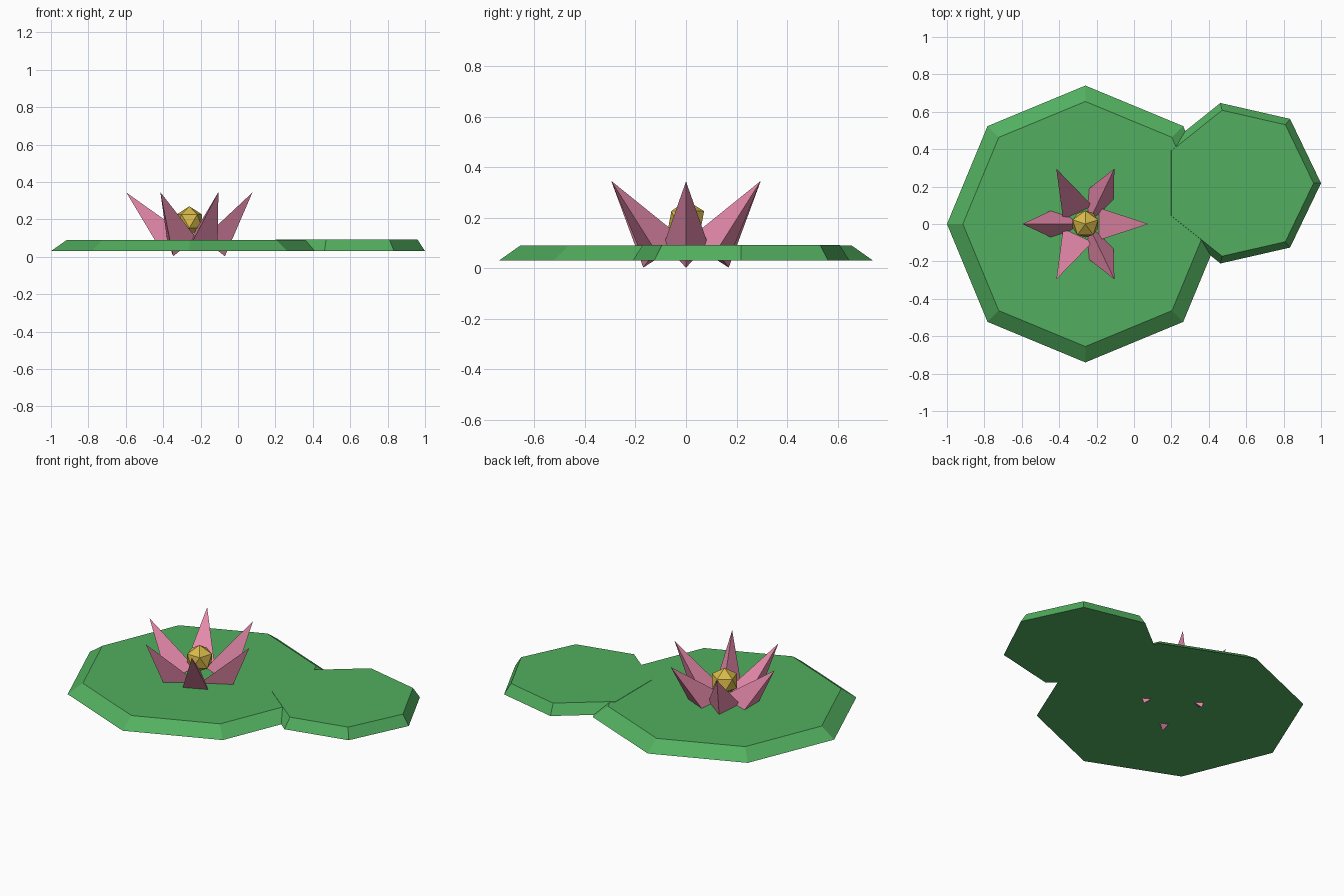
import bpy
import bmesh
from math import sin, cos, pi, radians
from mathutils import Euler, Vector

if "Cube" in bpy.data.objects:
    bpy.data.objects.remove(bpy.data.objects["Cube"], do_unlink=True)


def material(name, rgb):
    mat = bpy.data.materials.new(name)
    mat.use_nodes = True
    colour = (*rgb, 1)
    mat.diffuse_color = colour
    mat.node_tree.nodes["Principled BSDF"].inputs["Base Color"].default_value = colour
    return mat


def finish(bm, name, mat):
    bmesh.ops.recalc_face_normals(bm, faces=bm.faces[:])
    mesh = bpy.data.meshes.new(name)
    bm.to_mesh(mesh)
    bm.free()
    mesh.materials.append(mat)
    obj = bpy.data.objects.new(name, mesh)
    bpy.context.collection.objects.link(obj)
    return obj


def ring(bm, sides, radius, z):
    return [bm.verts.new((radius * cos(2 * pi * i / sides),
                          radius * sin(2 * pi * i / sides), z))
            for i in range(sides)]


def lily_pad(name, sides, r_low, r_high, centre, top, mat):
    """Flat polygon slab with sloping sides and a corner on +x."""
    bm = bmesh.new()
    low = ring(bm, sides, r_low, 0.03)
    high = ring(bm, sides, r_high, top)
    bm.faces.new(low)
    bm.faces.new(high)
    for i in range(sides):
        j = (i + 1) % sides
        bm.faces.new((low[i], low[j], high[j], high[i]))
    obj = finish(bm, name, mat)
    obj.location = (*centre, 0)


def petal(name, angle, mat):
    """Three-sided spike leaning outwards in the given direction."""
    bm = bmesh.new()
    base = ring(bm, 3, 0.1, 0)
    tip = bm.verts.new((0, 0, 0.358))
    bm.faces.new(base)
    for i in range(3):
        bm.faces.new((base[i], base[(i + 1) % 3], tip))
    obj = finish(bm, name, mat)
    obj.rotation_euler = Euler((-LEAN * sin(angle), LEAN * cos(angle), 0))
    obj.location = FLOWER + Vector((cos(angle), sin(angle), 0)) * 0.112


green = material("leaf green", (0.085, 0.43, 0.115))
pink = material("petal pink", (0.78, 0.25, 0.40))
gold = material("pollen gold", (0.69, 0.49, 0.07))

LEAN = 0.68
FLOWER = Vector((-0.26, 0, 0.065))

# Floating leaves
lily_pad("large_pad", 8, 0.74, 0.655, (-0.26, 0), 0.09, green)
lily_pad("small_pad", 7, 0.44, 0.40, (0.56, 0.218), 0.0915, green)

# Flower
for k in range(6):
    petal(f"petal_{k + 1}", radians(60 * k), pink)

# Flower centre
bm = bmesh.new()
bmesh.ops.create_icosphere(bm, subdivisions=1, radius=0.08)
heart = finish(bm, "flower_centre", gold)
heart.location = (FLOWER.x, FLOWER.y, 0.19)
heart.rotation_euler.z = radians(18)
